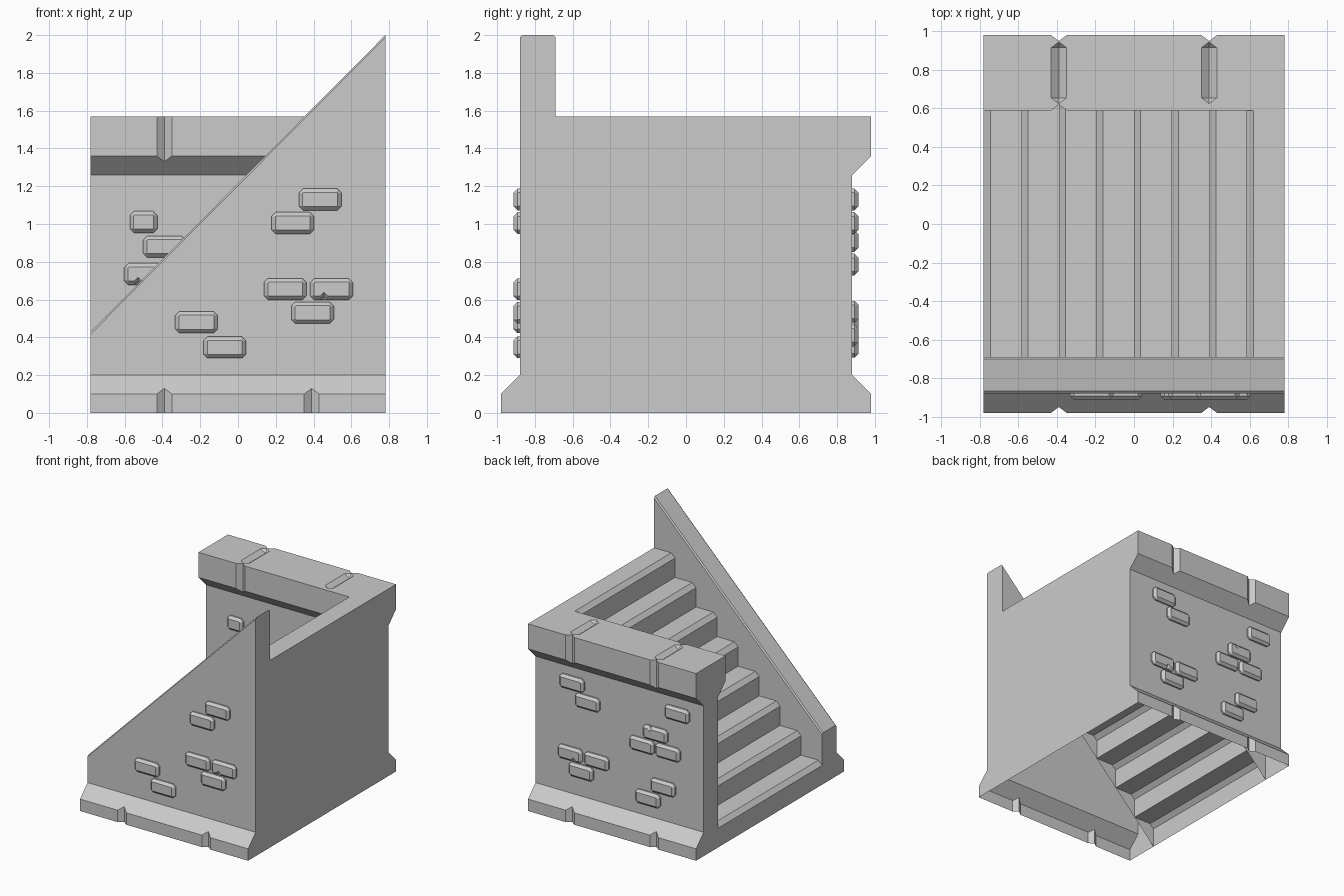
import bpy, bmesh
from mathutils import Vector

if "Cube" in bpy.data.objects:
    bpy.data.objects.remove(bpy.data.objects["Cube"])

W, N = 0.78, 8
RUN = 2 * W / N          # tread depth
RISE = 1.57 / N          # step height
B = 0.012                # small edge chamfer on the sloped wall


def make(name, verts, faces, fix=True):
    me = bpy.data.meshes.new(name)
    me.from_pydata([tuple(v) for v in verts], [], faces)
    if fix:
        bm = bmesh.new()
        bm.from_mesh(me)
        bmesh.ops.remove_doubles(bm, verts=bm.verts, dist=1e-4)
        bmesh.ops.recalc_face_normals(bm, faces=bm.faces)
        bm.to_mesh(me)
        bm.free()
    ob = bpy.data.objects.new(name, me)
    bpy.context.collection.objects.link(ob)
    return ob


def prism(name, prof):
    """Closed prism from a y-z profile, running along x."""
    n = len(prof)
    v = [(-W, y, z) for y, z in prof] + [(W, y, z) for y, z in prof]
    f = [(i, (i + 1) % n, n + (i + 1) % n, n + i) for i in range(n)]
    return make(name, v, f + [tuple(range(n)), tuple(range(n, 2 * n))])


def groove_cutters(specs):
    """Pointed diamond bars: (start, end, axis, half width, half depth, tip)."""
    vs, fs = [], []
    for a, b, ax, hw, hd, tip in specs:
        a, b = Vector(a), Vector(b)
        d = (b - a).normalized() * tip
        u = Vector((hw, 0, 0))
        w = Vector((0, hd, 0)) if ax == 'Z' else Vector((0, 0, hd))
        o = len(vs)
        vs += [a] + [a + d + k for k in (u, w, -u, -w)]
        vs += [b - d + k for k in (u, w, -u, -w)] + [b]
        for i in range(4):
            j = (i + 1) % 4
            fs += [(o, o + 1 + i, o + 1 + j), (o + 9, o + 5 + j, o + 5 + i),
                   (o + 1 + i, o + 5 + i, o + 5 + j, o + 1 + j)]
    return make("groove_cutter", vs, fs)


def cut(ob, specs):
    cutter = groove_cutters(specs)
    cutter.hide_render = True
    m = ob.modifiers.new("cut", 'BOOLEAN')
    m.operation, m.solver, m.object = 'DIFFERENCE', 'EXACT', cutter
    bpy.context.view_layer.objects.active = ob
    bpy.ops.object.modifier_apply(modifier=m.name)
    bpy.data.objects.remove(cutter)


def open_planes(ob, planes):
    """Remove hidden faces that lie on axis planes (axis, value)."""
    bm = bmesh.new()
    bm.from_mesh(ob.data)
    gone = [f for f in bm.faces if any(
        all(abs(v.co[a] - val) < 1e-3 for v in f.verts) for a, val in planes)]
    bmesh.ops.delete(bm, geom=gone, context='FACES')
    bm.to_mesh(ob.data)
    bm.free()


# Skirts at the foot of the front and back walls
for name, s in (("front_skirt", -1), ("back_skirt", 1)):
    sk = prism(name, [(s * .88, 0), (s * .98, 0), (s * .98, .1), (s * .88, .2)])
    cut(sk, [((x, s * .98, -.3), (x, s * .98, .4), 'Z', .04, .03, .05) for x in (-.39, .39)])
    open_planes(sk, [(2, 0), (1, s * .88), (0, W), (0, -W)])

# Overhanging coping on the back wall
cap = prism("back_coping", [(.88, 1.26), (.98, 1.36), (.98, 1.57),
                            (.59, 1.57), (.59, 1.36), (.69, 1.26)])
bars = [((x, .98, 1.0), (x, .98, 1.9), 'Z', .04, .03, .05) for x in (-.39, .39)]
bars += [((-.39, .59, 1.0), (-.39, .59, 1.9), 'Z', .04, .03, .05)]
bars += [((x, .625, 1.57), (x, .945, 1.57), 'Y', .04, .03, .03) for x in (-.39, .39)]
cut(cap, bars)
open_planes(cap, [(2, 1.26), (0, W), (0, -W)])

# Sloped front wall: outer sheet, chamfered top, inner sheet, left end
L, H = .43, 2.0
sec = [(-.88, -B), (-.88 + B, 0), (-.69 - B, 0), (-.69, -B)]
v = [(-W, y, L + d) for y, d in sec] + [(W, y, H + d) for y, d in sec]
f = [(i, i + 1, i + 5, i + 4) for i in range(3)]
v += [(-W, -.88, .2), (W, -.88, .2), (-W, -.69, 0), (W, -.69, 1.57)]
f += [(8, 9, 4, 0), (10, 3, 7, 11)]
v += [(-W, -.88, 0), (-W, -.98, 0), (-W, -.98, .1)]
f += [(10, 12, 13, 14, 8, 0, 1, 2, 3)]
make("front_wall", v, f)

# Back wall: outer sheet, inner sheet above the steps, left end
v = [(-W, .88, .2), (W, .88, .2), (W, .88, 1.26), (-W, .88, 1.26),
     (-W, .69, 0), (.48, .69, 1.26), (-W, .69, 1.26),
     (-W, .98, 0), (-W, .98, .1), (-W, .98, 1.36), (-W, .98, 1.57),
     (-W, .59, 1.57), (-W, .59, 1.36)]
make("back_wall", v, [(1, 0, 3, 2), (4, 5, 6),
                      (4, 6, 12, 11, 10, 9, 3, 0, 8, 7)], fix=False)

# Flat right side
side = [(-.98, 0), (.98, 0), (.98, .1), (.88, .2), (.88, 1.26), (.98, 1.36), (.98, 1.57),
        (-.69, 1.57), (-.69, H - B), (-.69 - B, H), (-.88 + B, H), (-.88, H - B),
        (-.88, .2), (-.98, .1)]
make("right_side", [(W, y, z) for y, z in side], [tuple(range(len(side)))], fix=False)

# Stairs: one zigzag sheet with chamfered noses
C = .035
line = [(-W, 0)]
for i in range(N):
    x, z = -W + RUN * i, RISE * (i + 1)
    line += [(x, z - C), (x + C, z), (x + RUN, z)]
n = len(line)
v = [(x, y, z) for y in (-.69, .69) for x, z in line]
make("stairs", v, [(i, i + 1, n + i + 1, n + i)[::-1] for i in range(n - 1)], fix=False)


# Raised bricks: chamfered-corner blocks tapering outwards
def bricks(name, y, s, items, notches):
    vs, fs = [], []
    for cx, cz, w in items:
        o = len(vs)
        for inset, c, d in ((0, .022, 0), (0, .022, .012), (.02, .004, .032)):
            a, b = w / 2 - inset, .0575 - inset
            ring = [(a, c - b), (a, b - c), (a - c, b), (c - a, b),
                    (-a, b - c), (-a, c - b), (c - a, -b), (a - c, -b)]
            vs += [(cx + p, y + s * d, cz + q) for p, q in ring]
        for k in (0, 8):
            fs += [(o + k + i, o + k + (i + 1) % 8, o + k + 8 + (i + 1) % 8, o + k + 8 + i)
                   for i in range(8)]
        fs += [tuple(range(o, o + 8)), tuple(range(o + 16, o + 24))]
    ob = make(name, vs, fs)
    cut(ob, [((x, y + s * .005, z), (x, y + s * .08, z), 'Y', .035, .035, .03)
             for x, z in notches])
    open_planes(ob, [(1, y)])


S = .225
bricks("front_bricks", -.88, -1,
       [(.435, 1.13, S), (.29, 1.005, S), (.25, .655, S), (.495, .655, S),
        (.395, .53, S), (-.22, .48, S), (-.07, .347, S)], [(.455, .607)])
bricks("back_bricks", .88, 1,
       [(.435, 1.13, S), (.29, 1.005, S), (-.54, 1.13, S), (-.34, .91, S), (-.215, .785, S),
        (-.455, .785, S), (.45, .535, S), (.205, .535, S), (.35, .41, S),
        (-.41, .48, S), (-.27, .35, S)], [(.41, .487), (-.3, .957)])
bricks("inner_bricks", .69, -1,
       [(-.5, 1.01, .145), (-.39, .88, S), (-.49, .735, S)], [(-.53, .687)])
